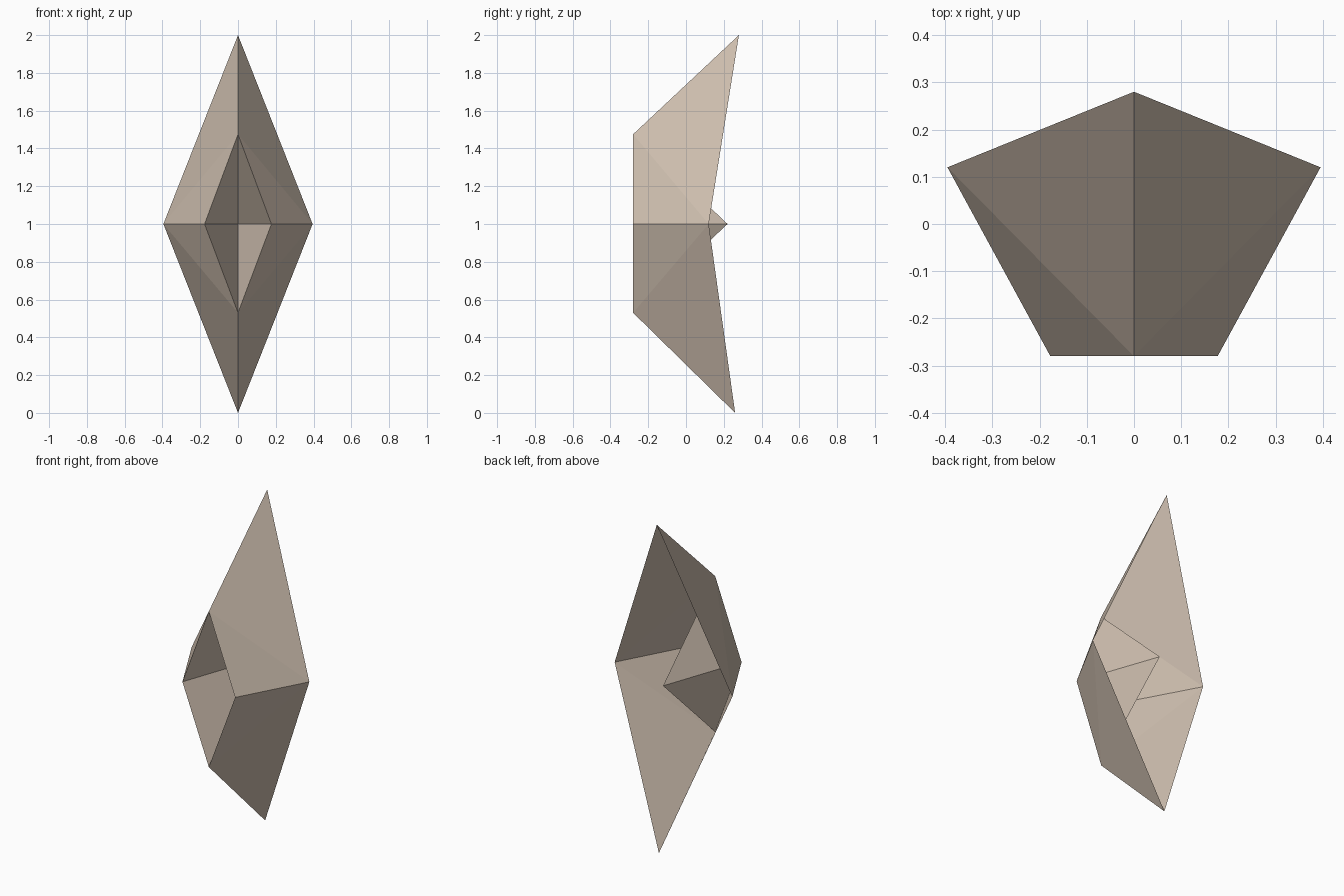
import bpy
import bmesh

if "Cube" in bpy.data.objects:
    bpy.data.objects.remove(bpy.data.objects["Cube"])

stone = bpy.data.materials.new("warm_beige")
stone.diffuse_color = (0.62, 0.52, 0.43, 1)
stone.use_nodes = True
stone.node_tree.nodes["Principled BSDF"].inputs["Base Color"].default_value = stone.diffuse_color

# Key points of the right half; the left half is mirrored
TIPS = [(0, 0.28, 2.0), (0, 0.26, 0.0)]           # outer top and bottom
RIMS = [(0, -0.28, 1.475), (0, -0.28, 0.53)]      # recess rim top and bottom
SIDE = (0.395, 0.12, 1.0)
RIM_SIDE = (0.177, -0.28, 1.0)
APEX = (0, 0.22, 1.0)


def mirrored_shell(name, triangles):
    """Thin open surface from right-half triangles, mirrored across x = 0."""
    bm = bmesh.new()
    for tri in triangles:
        bm.faces.new([bm.verts.new(p) for p in tri])
    bmesh.ops.remove_doubles(bm, verts=bm.verts, dist=1e-4)
    mesh = bpy.data.meshes.new(name)
    bm.to_mesh(mesh)
    bm.free()
    mesh.materials.append(stone)
    obj = bpy.data.objects.new(name, mesh)
    bpy.context.collection.objects.link(obj)
    mod = obj.modifiers.new("mirror", 'MIRROR')
    mod.use_axis[0] = True
    return obj


# Outer faceted shell, open at the back
outer = []
for i, (tip, rim) in enumerate(zip(TIPS, RIMS)):
    for a, b, c in ((tip, rim, SIDE), (rim, RIM_SIDE, SIDE)):
        outer.append((a, b, c) if i == 0 else (a, c, b))
mirrored_shell("outer_shell", outer)

# Pyramid recess sunk into the front, its point poking out of the back
mirrored_shell("inner_recess", [(RIMS[0], APEX, RIM_SIDE), (RIMS[1], RIM_SIDE, APEX)])
